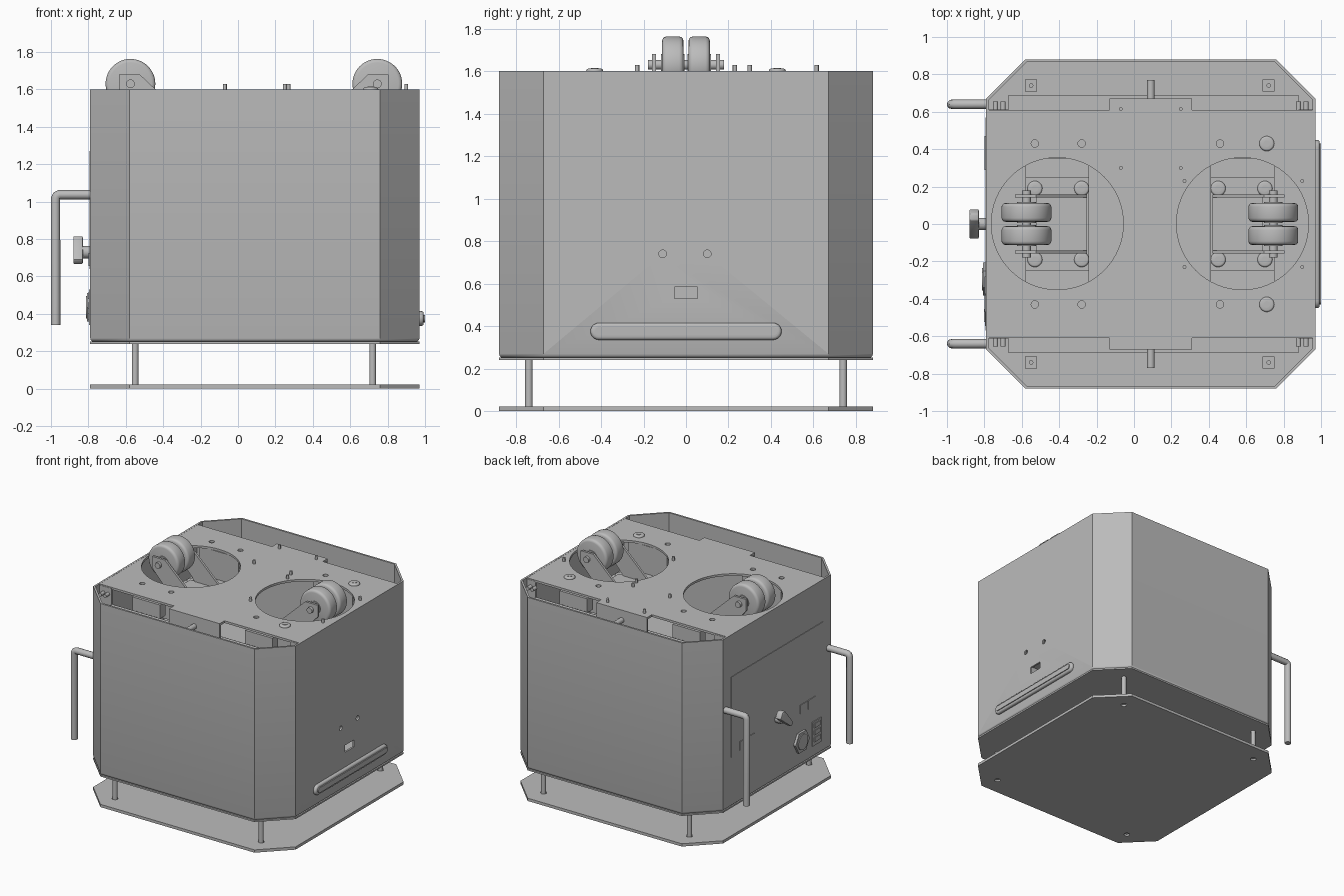
import bpy, bmesh, math
from mathutils import Vector

if "Cube" in bpy.data.objects:
    bpy.data.objects.remove(bpy.data.objects["Cube"], do_unlink=True)

grey = bpy.data.materials.new("plain_grey")
grey.use_nodes = True
tone = (0.5, 0.5, 0.5, 1)
grey.diffuse_color = tone
grey.node_tree.nodes["Principled BSDF"].inputs["Base Color"].default_value = tone

MID = 0.085            # mirror line of the two casters
TOP = 1.6              # rim height


def finish(ob):
    bpy.ops.object.select_all(action='DESELECT')
    ob.select_set(True)
    bpy.context.view_layer.objects.active = ob
    bpy.ops.object.shade_smooth_by_angle(angle=math.radians(35))
    return ob


def prism(name, pts, axis, lo, hi, bevel=0.0, pick=None, segments=3):
    """Extrude a 2D outline along an axis; optionally round chosen edges."""
    place = {'x': lambda a, b, t: (t, a, b), 'y': lambda a, b, t: (a, t, b),
             'z': lambda a, b, t: (a, b, t)}[axis]
    bm = bmesh.new()
    rings = [[bm.verts.new(place(a, b, t)) for a, b in pts] for t in (lo, hi)]
    bm.faces.new(rings[0])
    bm.faces.new(rings[1])
    n = len(pts)
    for i in range(n):
        j = (i + 1) % n
        bm.faces.new((rings[0][i], rings[0][j], rings[1][j], rings[1][i]))
    bmesh.ops.recalc_face_normals(bm, faces=bm.faces)
    if bevel:
        edges = [e for e in bm.edges if pick is None or pick(e)]
        bmesh.ops.bevel(bm, geom=edges, offset=bevel, segments=segments,
                        affect='EDGES', profile=0.5)
    me = bpy.data.meshes.new(name)
    bm.to_mesh(me)
    bm.free()
    me.materials.append(grey)
    ob = bpy.data.objects.new(name, me)
    bpy.context.collection.objects.link(ob)
    return finish(ob)


def box(name, x0, x1, y0, y1, z0, z1):
    return prism(name, [(x0, y0), (x1, y0), (x1, y1), (x0, y1)], 'z', z0, z1)


def circle(a, b, r, n=24):
    return [(a + r * math.cos(2 * math.pi * i / n), b + r * math.sin(2 * math.pi * i / n))
            for i in range(n)]


def rod(name, a, b, r, axis, lo, hi, n=24, **kw):
    return prism(name, circle(a, b, r, n), axis, lo, hi, **kw)


def stadium(half, z, r, n=10):
    right = [(half - r + r * math.cos(t), z + r * math.sin(t))
             for t in (math.pi * (i / n - 0.5) for i in range(n + 1))]
    return right + [(-a, 2 * z - b) for a, b in right]


def octagon(inset=0.0):
    x, y, c = 0.88 - inset, 0.88 - inset, 0.21 - inset * 0.58
    quarter = [(x, y - c), (x - c, y)]
    half = quarter + [(-a, b) for a, b in reversed(quarter)]
    return [(MID + 0.005 + a, b) for a, b in half + [(-a, -b) for a, b in half]]


def cut(ob, cutters):
    for c in cutters:
        c.hide_render = True
        m = ob.modifiers.new("cut", 'BOOLEAN')
        m.operation, m.object, m.solver = 'DIFFERENCE', c, 'EXACT'
        bpy.context.view_layer.objects.active = ob
        bpy.ops.object.modifier_apply(modifier=m.name)
        bpy.data.objects.remove(c, do_unlink=True)
    return finish(ob)


# outer shell: chamfered tub with small cutouts in the left wall
shell = prism("outer_shell", octagon(), 'z', 0.25, TOP, bevel=0.02,
              pick=lambda e: all(v.co.z < 0.3 for v in e.verts))
cut(shell, [prism("cavity", octagon(0.015), 'z', 0.28, 1.8),
            rod("hole_a", -0.11, 0.74, 0.018, 'x', 0.9, 1.1),
            rod("hole_b", 0.10, 0.74, 0.018, 'x', 0.9, 1.1),
            box("slot", 0.9, 1.1, -0.055, 0.055, 0.53, 0.585)])
prism("shell_bottom_plate", octagon(), 'z', 0.24, 0.252)

# separate ground plate on four standoffs
LEGS = [(x, y) for x in (-0.55, 0.72) for y in (-0.74, 0.74)]
ground_plate = prism("ground_plate", octagon(), 'z', 0.0, 0.022)
cut(ground_plate, [rod("leg_hole", x, y, 0.022, 'z', -0.1, 0.1) for x, y in LEGS])
for x, y in LEGS:
    rod("standoff", x, y, 0.018, 'z', 0.012, 0.25)
    box("standoff_nut_plate", x - 0.032, x + 0.032, y - 0.032, y + 0.032, 0.279, 0.295)
    rod("standoff_screw", x, y, 0.012, 'z', 0.29, 0.305, n=12)

# top plate with two round openings, bolt holes and a tab on each long edge
half = [(0.955, 0.61), (0.31, 0.61), (0.31, 0.67), (-0.13, 0.67), (-0.13, 0.61), (-0.775, 0.61)]
top_plate = prism("top_plate", half + [(a, -b) for a, b in reversed(half)], 'z', 1.582, TOP - 0.001)
cutters = [rod("opening", x, 0.002, 0.353, 'z', 1.5, 1.7, n=64) for x in (-0.41, 0.58)]
cutters += [rod("bolt_hole", x, y, 0.02, 'z', 1.5, 1.7, n=16)
            for x in (-0.53, -0.28, 0.46) for y in (-0.43, 0.43)]
cut(top_plate, cutters)

# inner frame behind each long edge
for s in (-1, 1):
    def span(a, b):
        return sorted((s * a, s * b))
    box("inner_wall", -0.775, 0.955, *span(0.595, 0.61), 0.28, 1.46)
    box("inner_ledge", -0.67, 0.88, *span(0.605, 0.69), 1.45, 1.465)
    box("tab_flange", -0.13, 0.31, *span(0.655, 0.67), 1.45, 1.59)
    rod("tab_pin", 0.09, 1.52, 0.02, 'y', *span(0.665, 0.77))
    for x0, x1 in ((-0.775, -0.67), (0.88, 0.955)):
        box("corner_flange", x0, x1, *span(0.6, 0.612), 1.44, 1.59)
    for x in (-0.74, -0.70, 0.88, 0.92):
        rod("corner_screw", x, 1.54, 0.014, 'y', *span(0.61, 0.655), n=12)
    for x in (-0.4, 0.58):
        box("inner_block", x - 0.12, x + 0.12, *span(0.5, 0.57), 1.44, 1.55)
box("inner_deck", -0.775, 0.955, -0.6, 0.6, 1.0, 1.02)

# small studs and domed washers on the top plate
for x, y in ((-0.07, 0.615), (0.25, 0.615), (-0.07, 0.3), (0.25, 0.3),
             (0.27, -0.23), (0.27, 0.23), (0.9, -0.23), (0.9, 0.23)):
    rod("stud", x, y, 0.01, 'z', 1.58, 1.628, n=12)


def dome(x, y, z):
    rod("domed_washer", x, y, 0.04, 'z', z - 0.005, z + 0.012, bevel=0.01,
        pick=lambda e: all(v.co.z > z for v in e.verts))
    rod("bolt_end", x, y, 0.018, 'z', z, z + 0.015, n=12)


for y in (-0.43, 0.43):
    dome(0.71, y, TOP)


# twin wheel casters in sunken hat brackets, mirrored about the middle
def caster(s):
    def X(x):
        return x if s > 0 else 2 * MID - x

    def bx(name, x0, x1, *rest):
        return box(name, *sorted((X(x0), X(x1))), *rest)

    bx("bracket_floor", -0.58, -0.24, -0.36, 0.36, 1.34, 1.36)
    for y in (-0.36, 0.36):
        bx("bracket_wall", -0.58, -0.24, y - 0.01, y + 0.01, 1.34, 1.58)
        w = 0.06 if y > 0 else -0.06
        bx("bracket_flange", -0.58, -0.24, *sorted((y, y + 2 * w)), 1.565, 1.58)
    bx("caster_mount", -0.58, -0.24, -0.25, 0.25, 1.36, 1.38)
    for x in (-0.53, -0.28):
        for y in (-0.19, 0.19):
            dome(X(x), y, 1.38)
    bx("fork_base", -0.52, -0.25, -0.15, 0.15, 1.38, 1.41)
    side = [(-0.635, 1.59), (-0.635, 1.68), (-0.525, 1.68), (-0.25, 1.42),
            (-0.25, 1.385), (-0.45, 1.385)]
    for y in (-0.15, 0.15):
        prism("fork_side", [(X(a), b) for a, b in side], 'y', y - 0.009, y + 0.009)
    hub = X(-0.575)
    rod("axle", hub, 1.63, 0.023, 'y', -0.18, 0.18)
    for y in (-0.062, 0.062):
        rod("wheel", hub, 1.63, 0.133, 'y', y - 0.05, y + 0.05, n=48, bevel=0.02,
            pick=lambda e: abs(e.verts[0].co.y - e.verts[1].co.y) < 0.01)
        rod("wheel_hub", hub, 1.63, 0.05, 'y', y - 0.056, y + 0.056)


caster(1)
caster(-1)

# bent bar handles on the right wall
for y in (-0.64, 0.64):
    cu = bpy.data.curves.new("bar_handle", 'CURVE')
    cu.dimensions = '3D'
    cu.bevel_depth, cu.bevel_resolution, cu.use_fill_caps = 0.025, 4, True
    sp = cu.splines.new('POLY')
    path = [(-0.78, 1.037), (-0.955, 1.037), (-0.969, 1.031), (-0.975, 1.017), (-0.975, 0.34)]
    sp.points.add(len(path) - 1)
    for p, (x, z) in zip(sp.points, path):
        p.co = (x, y, z, 1)
    cu.materials.append(grey)
    handle = bpy.data.objects.new("bar_handle", cu)
    bpy.context.collection.objects.link(handle)
    bpy.ops.object.select_all(action='DESELECT')
    handle.select_set(True)
    bpy.context.view_layer.objects.active = handle
    bpy.ops.object.convert(target='MESH')
    finish(bpy.context.view_layer.objects.active)

# control panel, knob, socket and switch plates on the right wall
W = -0.79
box("access_panel", W - 0.004, W + 0.005, -0.57, 0.57, 0.64, 1.27)
rod("knob_shaft", 0.0, 0.73, 0.033, 'x', -0.84, W + 0.01)
knob = [(-0.08, 0.69), (-0.055, 0.665), (0.08, 0.77), (0.055, 0.815), (0.02, 0.815)]
prism("knob_grip", knob, 'x', -0.88, -0.83, bevel=0.006, segments=2)
for y0, y1 in ((0.29, 0.47), (-0.375, -0.28), (-0.47, -0.38)):
    box("label_plate", W - 0.009, W, y0, y1, 0.655, 0.725)
rod("socket_flange", -0.295, 0.435, 0.088, 'x', W - 0.018, W + 0.005, n=6)
rod("socket_ring", -0.295, 0.435, 0.06, 'x', W - 0.024, W)
box("switch_plate", W - 0.006, W + 0.005, -0.545, -0.435, 0.34, 0.53)
for z in (0.37, 0.425, 0.48):
    box("switch_key", W - 0.012, W, -0.525, -0.455, z, z + 0.035)

# rounded bumper rail on the left wall
prism("bumper_rail", stadium(0.45, 0.375, 0.04), 'x', 0.96, 0.993, bevel=0.014,
      pick=lambda e: all(v.co.x > 0.98 for v in e.verts))
prism("bumper_rail_strip", stadium(0.43, 0.375, 0.02), 'x', 0.98, 1.0)
